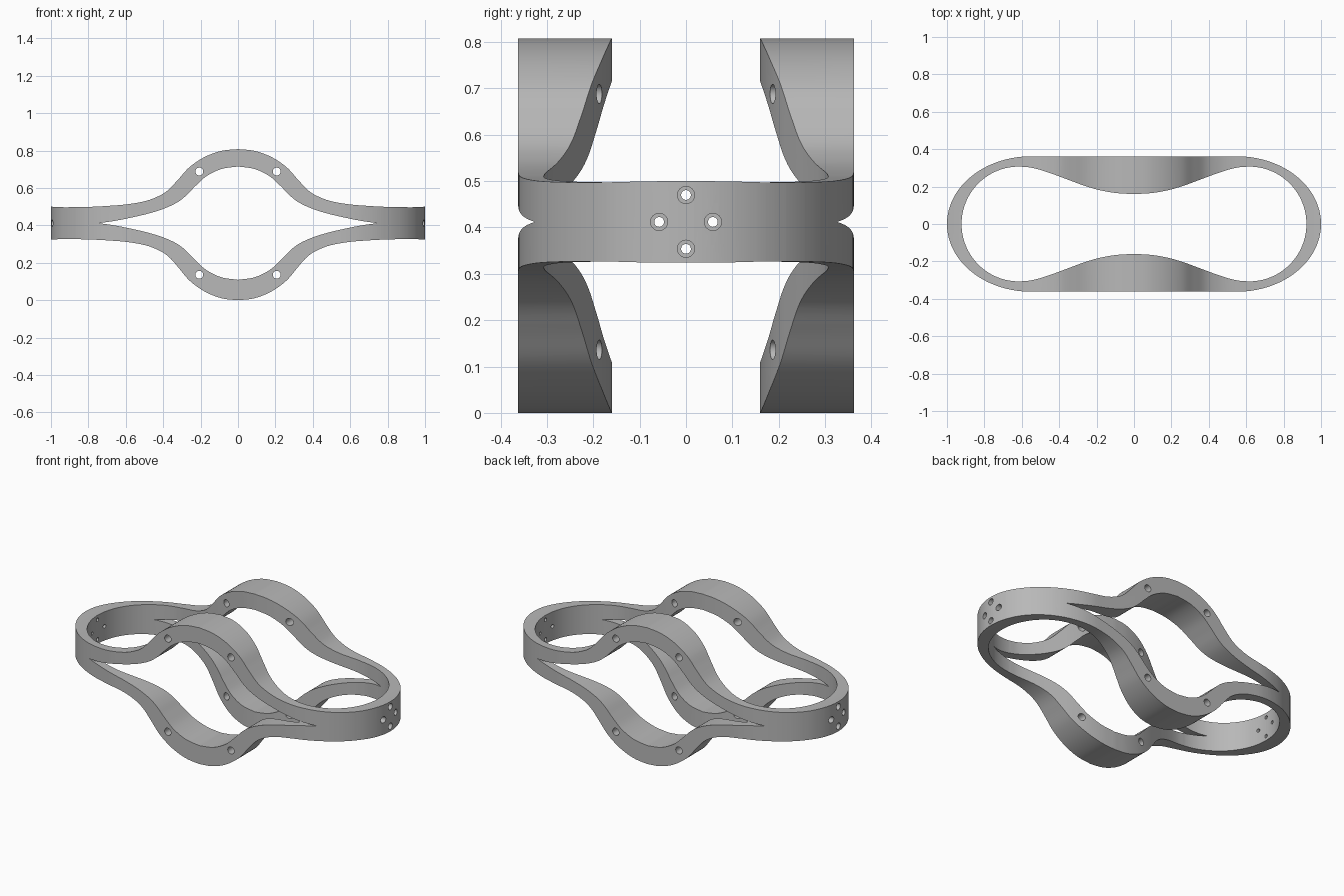
import bpy, bmesh, math
from mathutils import Matrix, Vector

if "Cube" in bpy.data.objects:
    bpy.data.objects.remove(bpy.data.objects["Cube"], do_unlink=True)

MID = 0.413          # height of the band's centre line

grey = bpy.data.materials.new("satin grey")
grey.use_nodes = True
colour = (0.48, 0.48, 0.48, 1)
grey.diffuse_color = colour
grey.node_tree.nodes["Principled BSDF"].inputs["Base Color"].default_value = colour


def spline(points, steps=6):
    """Smooth open curve through 2D points."""
    p = [Vector(q) for q in points]
    p = [2 * p[0] - p[1]] + p + [2 * p[-1] - p[-2]]
    out = []
    for a, b, c, d in zip(p, p[1:], p[2:], p[3:]):
        for i in range(steps):
            t = i / steps
            out.append(0.5 * (2 * b + (c - a) * t + (2 * a - 5 * b + 4 * c - d) * t * t
                              + (3 * b - a - 3 * c + d) * t ** 3))
    return [tuple(q) for q in out] + [tuple(points[-1])]


def mirrored(half):
    """Extend a curve that ends on the centre line to the other side."""
    return half + [(-x, h) for x, h in reversed(half[:-1])]


def make_object(name, bm):
    bmesh.ops.recalc_face_normals(bm, faces=bm.faces)
    mesh = bpy.data.meshes.new(name)
    bm.to_mesh(mesh)
    bm.free()
    mesh.materials.append(grey)
    obj = bpy.data.objects.new(name, mesh)
    bpy.context.collection.objects.link(obj)
    return obj


def prism(name, outline, axis, depth=0.6):
    """Extrude a closed outline along y or z."""
    bm = bmesh.new()

    def place(u, v, w):
        return (u, w, v + MID) if axis == "y" else (u, v, w + MID)

    face = bm.faces.new([bm.verts.new(place(u, v, -depth)) for u, v in outline])
    moved = bmesh.ops.extrude_face_region(bm, geom=[face])["geom"]
    shift = (0, 2 * depth, 0) if axis == "y" else (0, 0, 2 * depth)
    bmesh.ops.translate(bm, vec=shift, verts=[g for g in moved if isinstance(g, bmesh.types.BMVert)])
    return make_object(name, bm)


def rod(name, centre, radius, length, axis):
    bm = bmesh.new()
    turn = Matrix.Rotation(math.pi / 2, 4, "Y" if axis == "x" else "X")
    bmesh.ops.create_cone(bm, cap_ends=True, segments=32, radius1=radius, radius2=radius,
                          depth=length, matrix=Matrix.Translation(centre) @ turn)
    return make_object(name, bm)


# Side silhouette: flat end bands rising into the arches
upper_half = spline([(1.05, .088), (1, .088), (.93, .085), (.8, .087), (.7, .092), (.6, .1),
                     (.5, .117), (.43, .142), (.376, .175), (.32, .233), (.26, .299),
                     (.18, .353), (.09, .386), (0, .396)])
lower_half = [(x, -h - .016 * max(0, 1 - (x / .35) ** 2)) for x, h in upper_half]
frame = prism("looped_frame", mirrored(upper_half) + mirrored(lower_half)[::-1], "y")

# Lens opening between the upper and lower arches
lens_half = spline([(.745, 0), (.66, .012), (.57, .03), (.48, .051), (.4, .076), (.33, .108),
                    (.28, .145), (.23, .196), (.17, .25), (.09, .289), (0, .303)])
lens_top = mirrored(lens_half)
lens = prism("lens_cutter", lens_top + [(x, -h) for x, h in reversed(lens_top[1:-1])], "y")

# Plan outline with rounded ends
end = [(.55 + .45 * math.sin(a), .362 * math.cos(a))
       for a in (math.pi * i / 64 for i in range(65))]
plan = prism("plan_cutter", end + [(-x, -y) for x, y in end], "z")

# Plan opening: round ends and a narrow waist
round_end = [(.615 + .307 * math.cos(a), .307 * math.sin(a))
             for a in (math.pi / 2 * i / 32 for i in range(32))]
waist = spline([(.615, .307), (.56, .303), (.5, .289), (.42, .262), (.34, .232), (.26, .203),
                (.18, .18), (.09, .165), (0, .16)])
inner_top = mirrored(round_end + waist)
opening = prism("opening_cutter", inner_top + [(x, -y) for x, y in reversed(inner_top[1:-1])], "z")

cuts = [(plan, "INTERSECT"), (lens, "DIFFERENCE"), (opening, "DIFFERENCE")]

# Cross holes through the arches
for sx in (-1, 1):
    for sz in (-1, 1):
        cuts.append((rod("arch_hole", (sx * .207, 0, MID + sz * .276), .021, 1, "y"), "DIFFERENCE"))

# Counterbored screw holes in both ends
for dy, dz in ((.058, 0), (-.058, 0), (0, .058), (0, -.058)):
    cuts.append((rod("screw_hole", (0, dy, MID + dz), .0105, 2.4, "x"), "DIFFERENCE"))
    for sx in (-1, 1):
        cuts.append((rod("counterbore", (sx * 1.06, dy, MID + dz), .0185, .2, "x"), "DIFFERENCE"))

for cutter, operation in cuts:
    cutter.hide_render = True
    mod = frame.modifiers.new(cutter.name, "BOOLEAN")
    mod.operation = operation
    mod.solver = "EXACT"
    mod.object = cutter

# Bake the cuts and discard the cutters
bpy.context.view_layer.update()
evaluated = frame.evaluated_get(bpy.context.evaluated_depsgraph_get())
result = bpy.data.meshes.new_from_object(evaluated)
frame.modifiers.clear()
frame.data = result
result.materials.clear()
result.materials.append(grey)
for cutter, _ in cuts:
    bpy.data.objects.remove(cutter, do_unlink=True)

# Rest the frame on the ground
lowest = min(v.co.z for v in result.vertices)
for v in result.vertices:
    v.co.z -= lowest
for f in result.polygons:
    f.material_index = 0

bpy.ops.object.select_all(action="DESELECT")
frame.select_set(True)
bpy.context.view_layer.objects.active = frame
bpy.ops.object.shade_smooth_by_angle(angle=math.radians(30))
